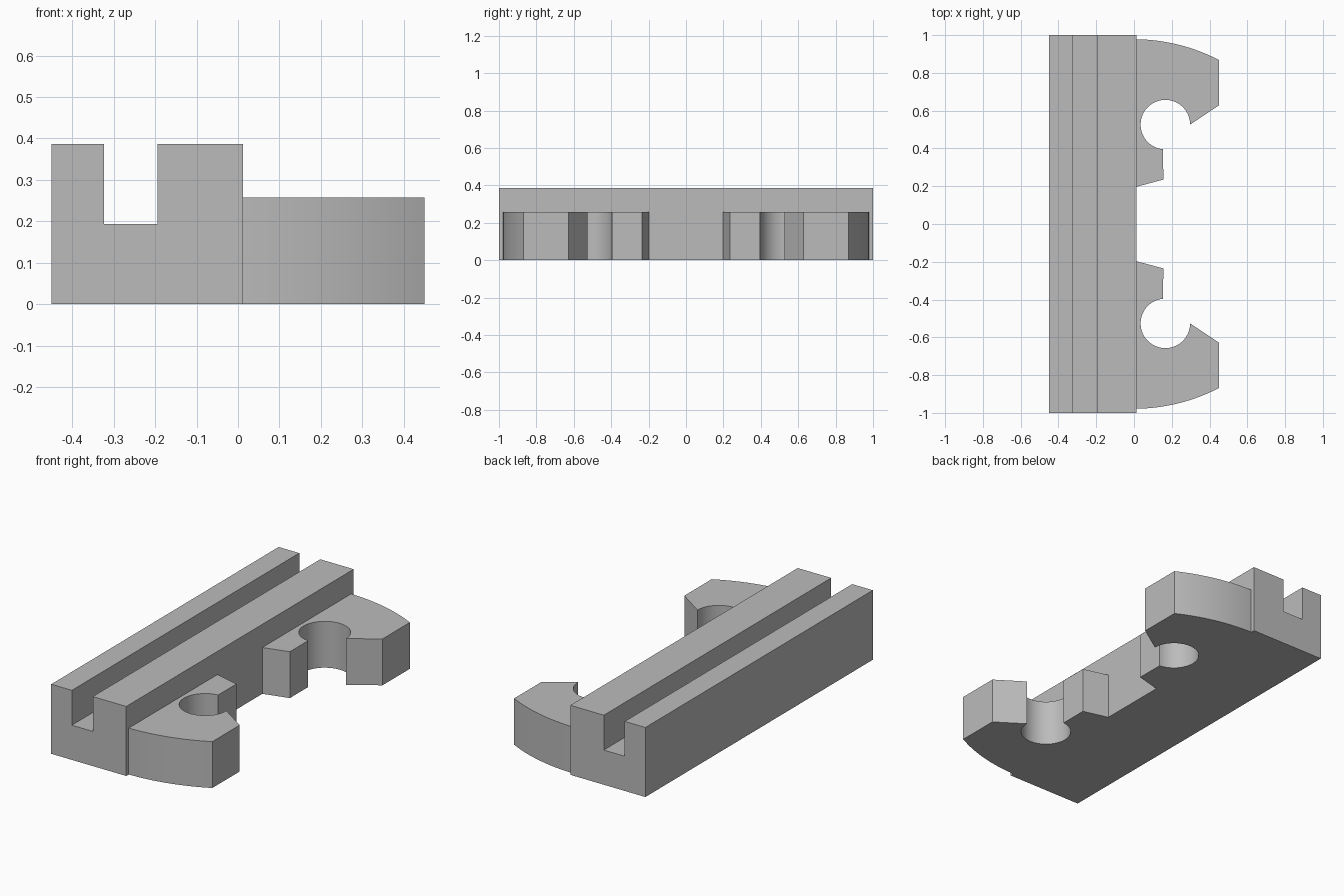
import bpy
import bmesh
import math
from mathutils import Vector

if "Cube" in bpy.data.objects:
    bpy.data.objects.remove(bpy.data.objects["Cube"])

grey = bpy.data.materials.new("plain grey")
grey.diffuse_color = (0.5, 0.5, 0.5, 1)
grey.use_nodes = True
grey.node_tree.nodes["Principled BSDF"].inputs["Base Color"].default_value = grey.diffuse_color


def extrude_profile(name, points, offset):
    """Fill a closed outline and extrude it into a solid."""
    bm = bmesh.new()
    face = bm.faces.new([bm.verts.new(p) for p in points])
    result = bmesh.ops.extrude_face_region(bm, geom=[face], use_keep_orig=True)
    moved = [v for v in result["geom"] if isinstance(v, bmesh.types.BMVert)]
    bmesh.ops.translate(bm, verts=moved, vec=Vector(offset))
    bmesh.ops.recalc_face_normals(bm, faces=bm.faces)
    mesh = bpy.data.meshes.new(name)
    bm.to_mesh(mesh)
    bm.free()
    mesh.materials.append(grey)
    obj = bpy.data.objects.new(name, mesh)
    bpy.context.collection.objects.link(obj)
    bpy.ops.object.select_all(action="DESELECT")
    obj.select_set(True)
    bpy.context.view_layer.objects.active = obj
    bpy.ops.object.shade_smooth_by_angle(angle=math.radians(25))
    return obj


def arc(cx, cy, radius, start, end, steps):
    angles = [math.radians(start + (end - start) * i / steps) for i in range(steps + 1)]
    return [(cx + radius * math.cos(a), cy + radius * math.sin(a)) for a in angles]


# Long rail with a slot along its top
left, right, top = -0.45, 0.012, 0.387
slot_left, slot_right, slot_floor = -0.323, -0.194, 0.193
rail = [(left, 0), (right, 0), (right, top), (slot_right, top),
        (slot_right, slot_floor), (slot_left, slot_floor), (slot_left, top), (left, top)]
extrude_profile("slotted_rail", [(x, -1, z) for x, z in rail], (0, 2, 0))

# Two mirrored jaws, each with a rounded outer edge and an open round socket
outer_radius, jaw_right = 0.978, 0.45
outer = arc(0, 0, outer_radius, math.degrees(math.acos(jaw_right / outer_radius)),
            math.degrees(math.acos(right / outer_radius)), 16)
socket = arc(0.166, 0.526, 0.131, 265, 0, 48)
jaw = outer + [(right, 0.197), (0.155, 0.235)] + socket + [(jaw_right, 0.628)]
for name, side in (("back_jaw", 1), ("front_jaw", -1)):
    extrude_profile(name, [(x, side * y, 0) for x, y in jaw], (0, 0, 0.258))
